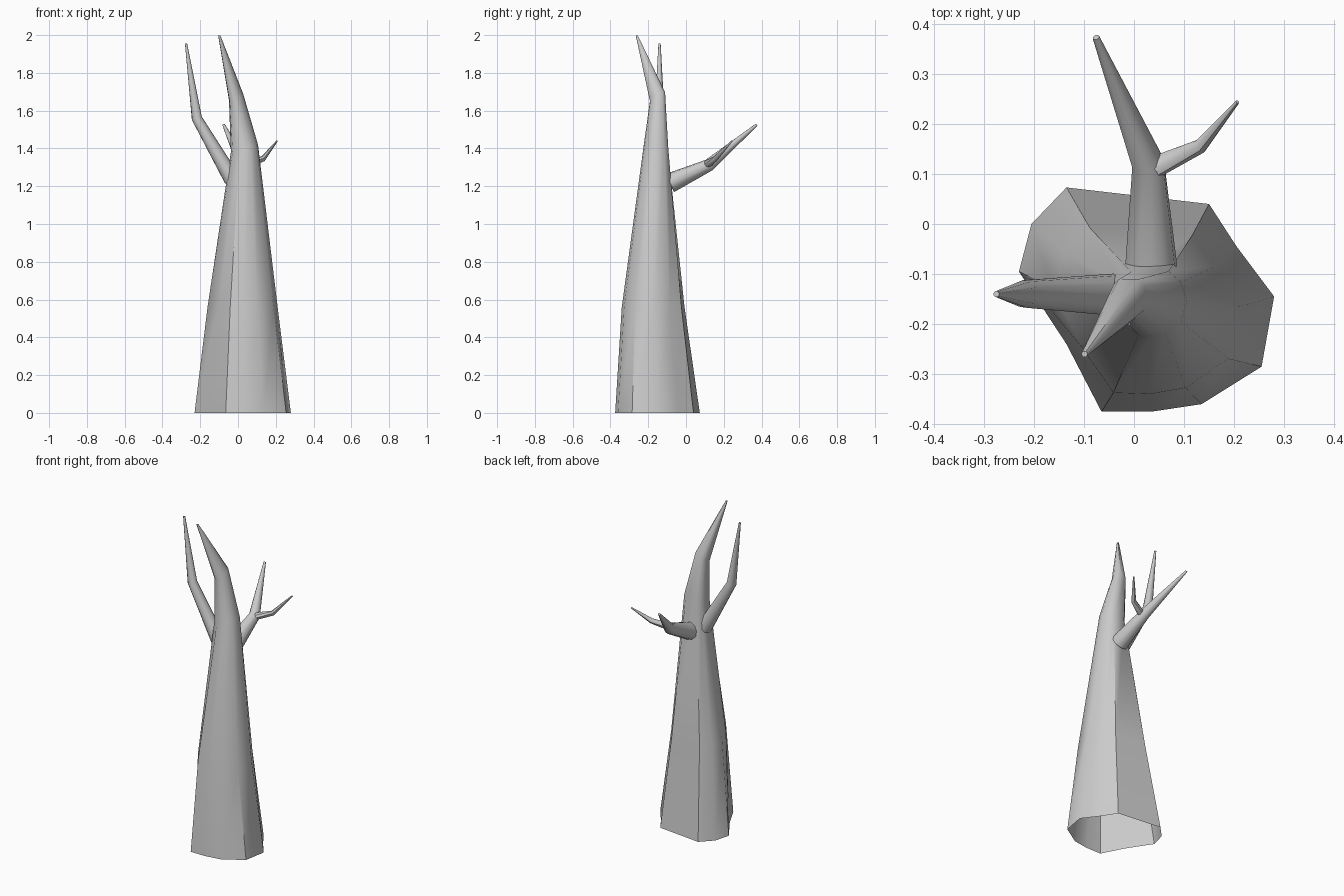
import bpy, bmesh, math
from mathutils import Vector

if "Cube" in bpy.data.objects:
    bpy.data.objects.remove(bpy.data.objects["Cube"])


def skin(name, rings, cap_start=False):
    """Bridge a list of vertex rings into a tapered limb and cap its tip."""
    bm = bmesh.new()
    loops = [[bm.verts.new(p) for p in ring] for ring in rings]
    n = len(loops[0])
    for a, b in zip(loops, loops[1:]):
        for i in range(n):
            j = (i + 1) % n
            bm.faces.new((a[i], a[j], b[j], b[i]))
    bm.faces.new(loops[-1])
    if cap_start:
        bm.faces.new(loops[0][::-1])
    bm.normal_update()
    mesh = bpy.data.meshes.new(name)
    bm.to_mesh(mesh)
    bm.free()
    obj = bpy.data.objects.new(name, mesh)
    bpy.context.collection.objects.link(obj)
    bpy.ops.object.select_all(action='DESELECT')
    obj.select_set(True)
    bpy.context.view_layer.objects.active = obj
    bpy.ops.object.shade_smooth_by_angle(angle=math.radians(45))
    return obj


def branch(name, stations, sides=10):
    """Bent tapered branch from (centre, radius) stations."""
    pts = [Vector(p) for p, r in stations]
    rings = []
    for i, (p, r) in enumerate(stations):
        d = Vector((0, 0, 0))
        if i > 0:
            d += (pts[i] - pts[i - 1]).normalized()
        if i < len(pts) - 1:
            d += (pts[i + 1] - pts[i]).normalized()
        d.normalize()
        u = d.cross(Vector((0.3, -0.5, 1)).cross(d)).normalized()
        u = (Vector((0.9, 0.45, 0)) - d * d.dot(Vector((0.9, 0.45, 0)))).normalized()
        v = d.cross(u)
        rings.append([pts[i] + r * (math.cos(t) * u + math.sin(t) * v)
                      for t in (2 * math.pi * k / sides for k in range(sides))])
    return skin(name, rings, cap_start=True)


# Trunk: irregular foot outline that turns round towards the top, open below
foot = [(0.28, -0.145), (0.205, -0.045), (0.15, 0.04), (-0.135, 0.073),
        (-0.205, 0.0), (-0.23, -0.095), (-0.135, -0.24), (-0.065, -0.375),
        (0.035, -0.375), (0.135, -0.36), (0.255, -0.285)]
# z, x min, x max, y min, y max, roundness, tilt of ring along x and y
levels = [(0.0, -0.23, 0.28, -0.375, 0.073, 0.0, 0, 0),
          (0.56, -0.163, 0.21, -0.34, 0.0, 0.3, 0, 0),
          (1.40, -0.04, 0.106, -0.226, -0.085, 1.0, 0.02, 0),
          (1.67, -0.049, 0.027, -0.191, -0.105, 1.0, 0.02, 0.02),
          (1.998, -0.105, -0.093, -0.266, -0.254, 1.0, 0, 0)]
rings = []
for z, x0, x1, y0, y1, rnd, tx, ty in levels:
    ring = []
    for x, y in foot:
        u, v = (x - 0.025) / 0.255, (y + 0.151) / 0.224
        a = math.atan2(v, u)
        u += (math.cos(a) - u) * rnd
        v += (math.sin(a) - v) * rnd
        ring.append(((x0 + x1) / 2 + u * (x1 - x0) / 2,
                     (y0 + y1) / 2 + v * (y1 - y0) / 2,
                     z + u * tx + v * ty))
    rings.append(ring)
skin("trunk", rings)

# Branches
branch("left_branch", [((-0.03, -0.142, 1.235), 0.044),
                       ((-0.218, -0.14, 1.56), 0.028),
                       ((-0.275, -0.14, 1.955), 0.006)])
branch("back_branch", [((0.034, -0.085, 1.217), 0.053),
                       ((0.028, 0.122, 1.312), 0.033),
                       ((-0.076, 0.373, 1.525), 0.007)])
branch("back_twig", [((0.045, 0.115, 1.318), 0.022),
                     ((0.132, 0.155, 1.345), 0.015),
                     ((0.207, 0.244, 1.44), 0.004)], sides=8)
